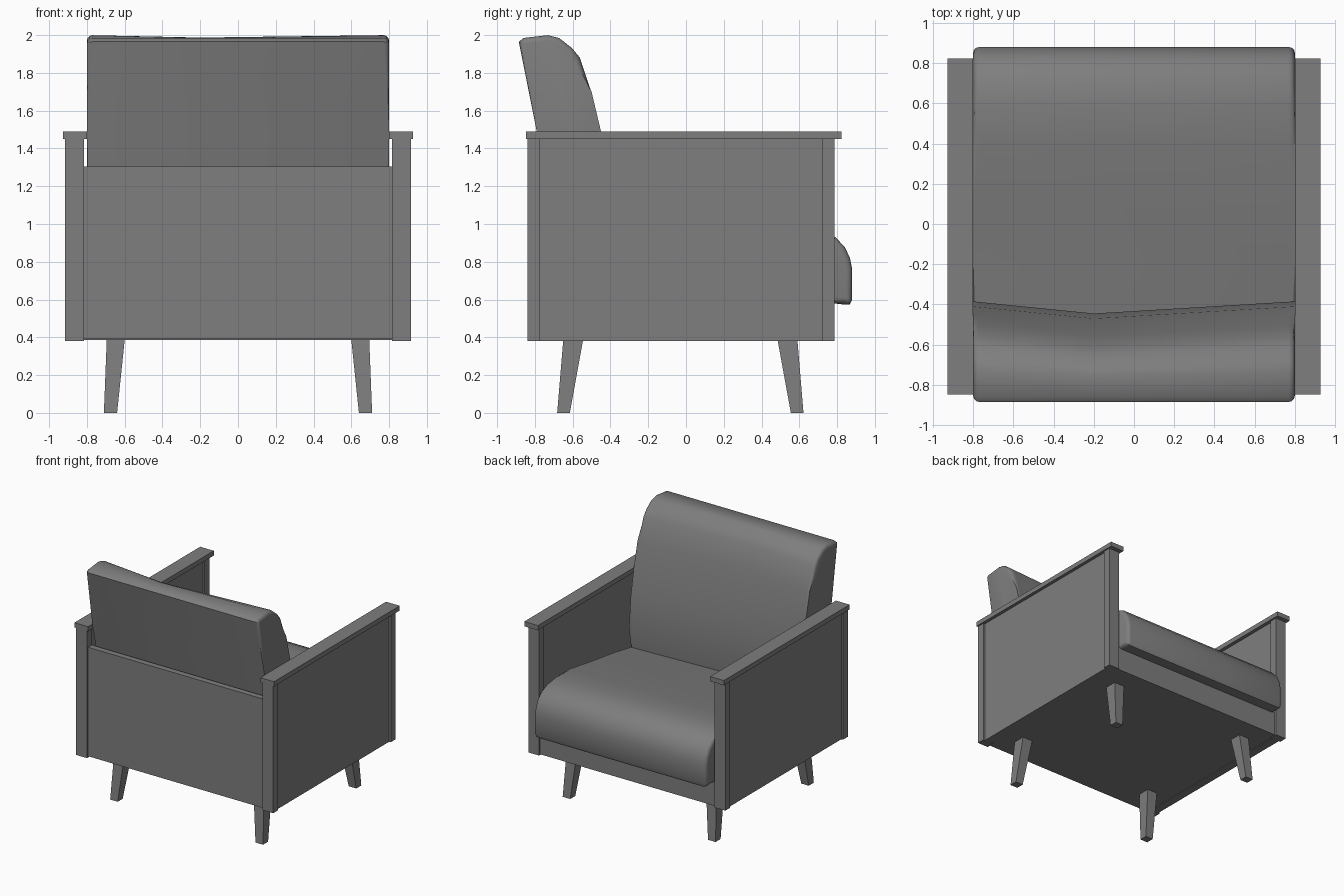
import bpy, bmesh, math
from mathutils import Vector

default = bpy.data.objects.get("Cube")
if default:
    bpy.data.objects.remove(default, do_unlink=True)

GREY = (0.21, 0.21, 0.21, 1)
grey = bpy.data.materials.new("plain grey")
grey.use_nodes = True
grey.diffuse_color = GREY
grey.node_tree.nodes["Principled BSDF"].inputs["Base Color"].default_value = GREY


def finish(name, bm, smooth=False):
    bmesh.ops.recalc_face_normals(bm, faces=bm.faces)
    mesh = bpy.data.meshes.new(name)
    bm.to_mesh(mesh)
    bm.free()
    mesh.materials.append(grey)
    ob = bpy.data.objects.new(name, mesh)
    bpy.context.collection.objects.link(ob)
    if smooth:
        bpy.ops.object.select_all(action="DESELECT")
        ob.select_set(True)
        bpy.context.view_layer.objects.active = ob
        bpy.ops.object.shade_smooth_by_angle(angle=math.radians(35))
    return ob


def tapered(name, bottom, top, z0, z1):
    """Box between two rectangles (x0, x1, y0, y1) at heights z0 and z1."""
    bm = bmesh.new()
    bmesh.ops.create_cube(bm, size=1)
    for v in bm.verts:
        r, z = (top, z1) if v.co.z > 0 else (bottom, z0)
        v.co = Vector((r[1] if v.co.x > 0 else r[0], r[3] if v.co.y > 0 else r[2], z))
    return finish(name, bm)


def box(name, x0, x1, y0, y1, z0, z1):
    return tapered(name, (x0, x1, y0, y1), (x0, x1, y0, y1), z0, z1)


def mirrored(r, s):
    return (min(s * r[0], s * r[1]), max(s * r[0], s * r[1]), r[2], r[3])


def cushion(name, profile, half, bend, rim):
    """Side profile (y, z) swept across x, with rounded rims and a soft dent."""
    bm = bmesh.new()
    stations = (-half, -0.2, half)
    rows = []
    for x in stations:
        rows.append([bm.verts.new((x, y, z)) for y, z in profile])
    n = len(profile)
    for a, b in zip(rows, rows[1:]):
        for i in range(n):
            j = (i + 1) % n
            bm.faces.new((a[i], a[j], b[j], b[i]))
    caps = [bm.faces.new(rows[0]), bm.faces.new(rows[-1])]
    for i, (dy, dz) in bend.items():
        rows[1][i].co += Vector((0, dy, dz))
    rims = list({e for f in caps for e in f.edges})
    bmesh.ops.bevel(bm, geom=rims, offset=rim, segments=3, profile=0.5,
                    affect="EDGES", clamp_overlap=True)
    return finish(name, bm, smooth=True)


# Arms: posts, inset panel and overhanging cap; splayed legs
for side, s in (("left", 1), ("right", -1)):
    parts = (
        ("rear_post", (0.815, 0.915, -0.84, -0.775), 0.38, 1.45),
        ("front_post", (0.815, 0.915, 0.72, 0.785), 0.38, 1.45),
        ("arm_panel", (0.83, 0.90, -0.78, 0.725), 0.38, 1.45),
        ("arm_cap", (0.80, 0.927, -0.847, 0.822), 1.45, 1.49),
    )
    for part, rect, z0, z1 in parts:
        box(f"{side}_{part}", *mirrored(rect, s), z0, z1)
    for end, t in (("front", 1), ("rear", -1)):
        mid = -0.03
        ys_top = sorted((mid + t * 0.515, mid + t * 0.62))
        ys_low = sorted((mid + t * 0.585, mid + t * 0.652))
        tapered(f"{side}_{end}_leg", mirrored((0.64, 0.71, *ys_low), s),
                mirrored((0.60, 0.695, *ys_top), s), 0, 0.385)

# Frame: base, front rail and back panel
box("base", -0.83, 0.83, -0.80, 0.74, 0.385, 0.43)
box("front_rail", -0.82, 0.82, 0.70, 0.77, 0.385, 0.59)
box("back_panel", -0.82, 0.82, -0.825, -0.775, 0.39, 1.305)

# Seat cushion with a rolled front edge
seat = [(-0.70, 0.59), (0.70, 0.59), (0.84, 0.573), (0.868, 0.575), (0.88, 0.60),
        (0.88, 0.76), (0.868, 0.82), (0.84, 0.88), (0.79, 0.93), (0.71, 0.965),
        (0.60, 0.98), (0.40, 0.965), (0.12, 0.92), (-0.20, 0.875), (-0.70, 0.80)]
cushion("seat_cushion", seat, 0.80, {}, 0.03)

# Back cushion, dented slightly off centre
back = [(-0.66, 0.82), (-0.40, 0.80), (-0.385, 1.0), (-0.41, 1.27), (-0.45, 1.49),
        (-0.50, 1.70), (-0.56, 1.88), (-0.60, 1.93), (-0.67, 1.985), (-0.73, 2.0),
        (-0.86, 1.985), (-0.885, 1.965), (-0.79, 1.49)]
dent = {i: (-0.06, 0) for i in range(1, 7)}
dent.update({7: (-0.06, -0.005), 8: (-0.05, -0.012), 9: (-0.02, -0.013)})
cushion("back_cushion", back, 0.80, dent, 0.03)
